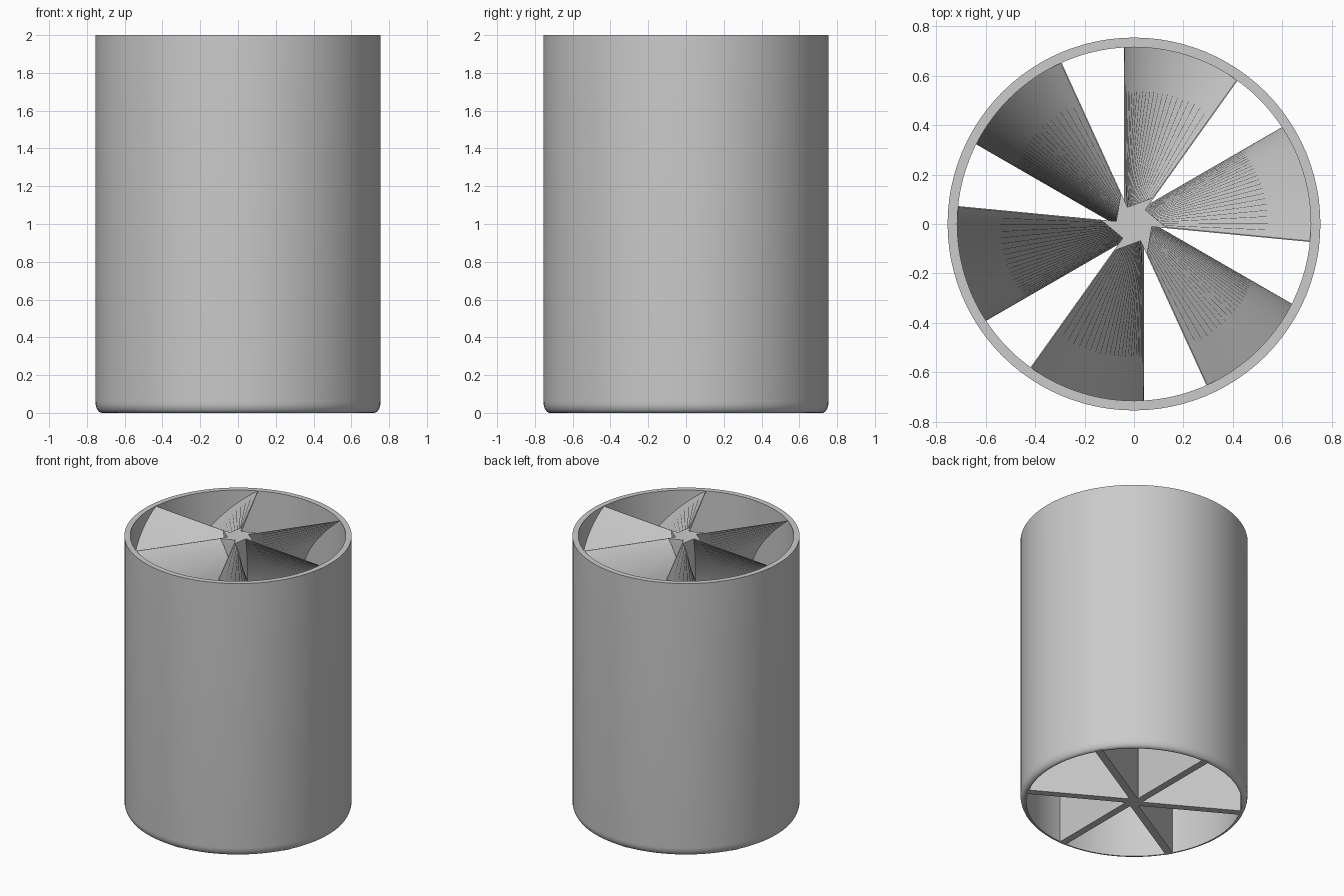
import bpy, bmesh, math

if "Cube" in bpy.data.objects:
    bpy.data.objects.remove(bpy.data.objects["Cube"])

gray = bpy.data.materials.new("light gray")
gray.diffuse_color = (0.6, 0.6, 0.6, 1)
gray.use_nodes = True
gray.node_tree.nodes["Principled BSDF"].inputs["Base Color"].default_value = gray.diffuse_color

TOP, CURVE = 2.0, 0.6            # total height, height of the curved upper part
TWIST = math.radians(35.5)       # how far the vanes lean at the top
R_OUT, R_IN = 0.755, 0.716


def finish(name, bm, angle=40):
    bmesh.ops.recalc_face_normals(bm, faces=bm.faces[:])
    me = bpy.data.meshes.new(name)
    bm.to_mesh(me)
    bm.free()
    ob = bpy.data.objects.new(name, me)
    bpy.context.collection.objects.link(ob)
    me.materials.append(gray)
    bpy.ops.object.select_all(action='DESELECT')
    ob.select_set(True)
    bpy.context.view_layer.objects.active = ob
    bpy.ops.object.shade_smooth_by_angle(angle=math.radians(angle))
    return ob


def loft(bm, rings, caps=True, closed=False):
    """Skin a list of equal-length vertex rings."""
    vs = [[bm.verts.new(p) for p in ring] for ring in rings]
    n = len(vs[0])
    pairs = list(zip(vs, vs[1:])) + ([(vs[-1], vs[0])] if closed else [])
    for a, b in pairs:
        for i in range(n):
            j = (i + 1) % n
            bm.faces.new((a[i], a[j], b[j], b[i]))
    if caps:
        bm.faces.new(vs[0])
        bm.faces.new(vs[-1])


def turned(x, y, z, a):
    return (x * math.cos(a) - y * math.sin(a), x * math.sin(a) + y * math.cos(a), z)


# Levels: straight below, many steps through the curved part
STEPS = 24
levels = [(0.0, 0.0)] + [(TOP - CURVE + CURVE * i / STEPS, i / STEPS) for i in range(STEPS + 1)]

# Tube with rounded lower outer edge
profile = [(R_IN, 0.0)]
for i in range(7):
    a = math.pi / 2 * i / 6
    profile.append((0.72 + 0.035 * math.sin(a), 0.06 * (1 - math.cos(a))))
profile += [(R_OUT, TOP), (R_IN, TOP)]
bm = bmesh.new()
SEG = 96
loft(bm, [[(r * math.cos(2 * math.pi * s / SEG), r * math.sin(2 * math.pi * s / SEG), z)
           for r, z in profile] for s in range(SEG)], caps=False, closed=True)
finish("tube", bm)

# Six vanes, straight below and leaning over to a thin edge on top
for k in range(6):
    bm = bmesh.new()
    rings = []
    for z, t in levels:
        a = k * math.pi / 3 - TWIST * t ** 2
        left = -0.04 * (1 - t)
        right = 0.012 * (1 - t) + 0.004 * t
        section = [(left, 0.0), (right, 0.0), (right, 0.728), (left, 0.728)]
        rings.append([turned(x, y, z if z < TOP else TOP - 0.002, a) for x, y in section])
    loft(bm, rings)
    finish(f"vane_{k + 1}", bm)

# Saw-toothed hub that turns with the vanes
bm = bmesh.new()
rings = []
for z, t in levels:
    ring = []
    for k in range(6):
        a = k * math.pi / 3 - TWIST * t ** 2
        tip = 0.065 + 0.065 * t ** 3
        ring.append(turned(0, 0.065 + 0.008 * t, z, a - math.radians(3)))
        ring.append(turned(0, tip, z, a))
    rings.append(ring)
loft(bm, rings)
finish("hub", bm)
